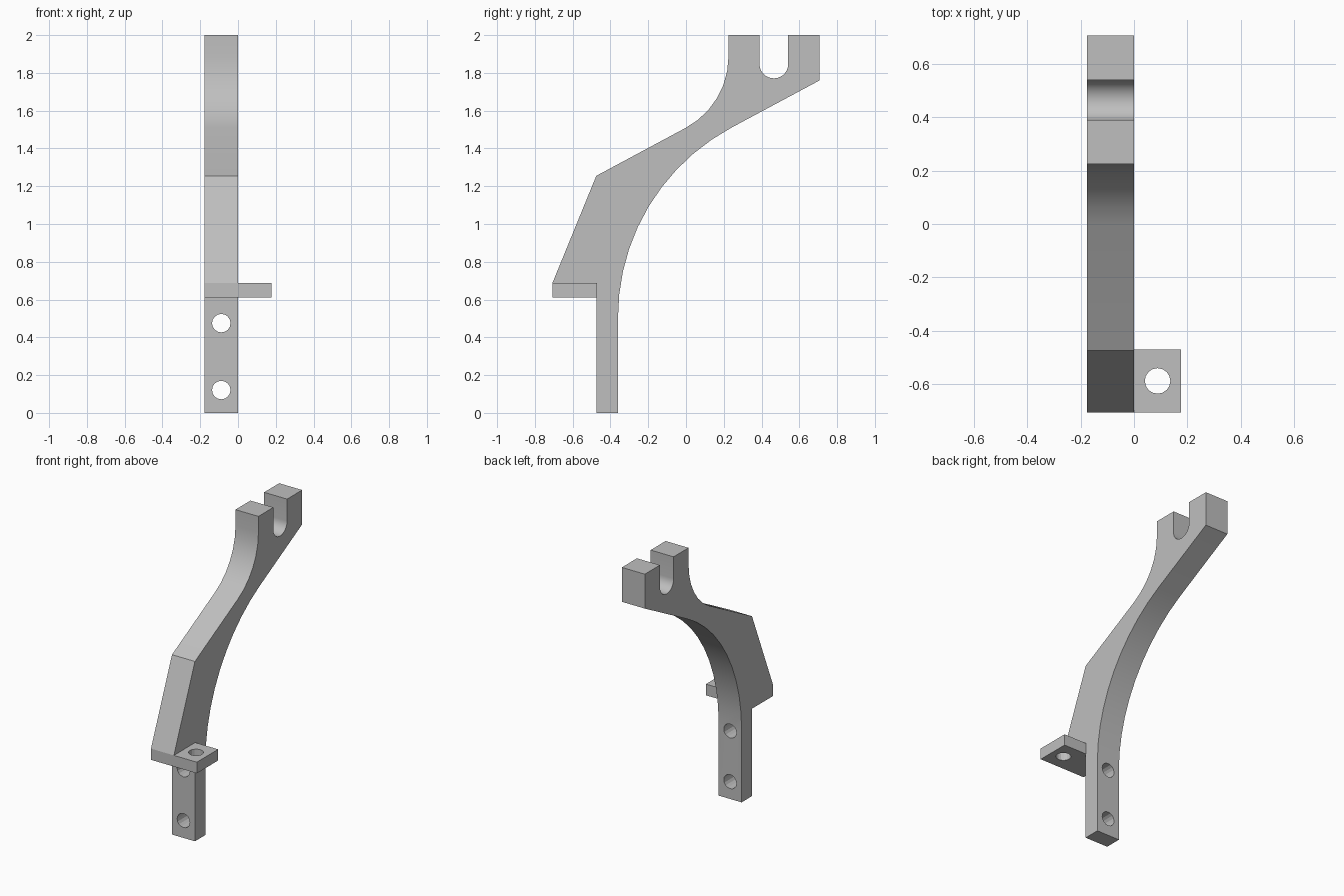
import bpy, bmesh
from math import sin, cos, radians, pi
from mathutils import Vector

if "Cube" in bpy.data.objects:
    bpy.data.objects.remove(bpy.data.objects["Cube"])

WIDTH = 0.177        # bar and tab are equally wide
SLOPE = 61.8         # turn of both bends, in degrees

grey = bpy.data.materials.new("plain grey")
grey.use_nodes = True
grey.diffuse_color = (0.52, 0.52, 0.52, 1)
grey.node_tree.nodes["Principled BSDF"].inputs["Base Color"].default_value = grey.diffuse_color


def arc(cy, cz, r, start, end, steps):
    angles = [radians(start + (end - start) * i / steps) for i in range(steps + 1)]
    return [(cy + r * cos(a), cz + r * sin(a)) for a in angles]


def extrude(name, outline, x0, x1):
    """Solid made from a y-z outline swept along x."""
    bm = bmesh.new()
    face = bm.faces.new([bm.verts.new((x0, y, z)) for y, z in outline])
    swept = bmesh.ops.extrude_face_region(bm, geom=[face])["geom"]
    bmesh.ops.translate(bm, vec=(x1 - x0, 0, 0),
                        verts=[v for v in swept if isinstance(v, bmesh.types.BMVert)])
    bmesh.ops.recalc_face_normals(bm, faces=bm.faces[:])
    mesh = bpy.data.meshes.new(name)
    bm.to_mesh(mesh)
    bm.free()
    mesh.materials.append(grey)
    obj = bpy.data.objects.new(name, mesh)
    bpy.context.collection.objects.link(obj)
    return obj


def drill(obj, centre, radius, rotation=(0, 0, 0)):
    """Cut a round hole through a part."""
    bpy.ops.mesh.primitive_cylinder_add(vertices=16, radius=radius, depth=0.4,
                                        location=centre, rotation=rotation)
    cutter = bpy.context.object
    cutter.name = "hole_cutter"
    cutter.hide_render = True
    cutter.data.materials.append(grey)
    mod = obj.modifiers.new("hole", 'BOOLEAN')
    mod.operation, mod.solver, mod.object = 'DIFFERENCE', 'EXACT', cutter
    bpy.context.view_layer.objects.active = obj
    bpy.ops.object.modifier_apply(modifier=mod.name)
    bpy.data.objects.remove(cutter)


# Arm: straight foot, angled body, slim neck and slotted head
outline = [(-0.475, 0), (-0.475, 0.61), (-0.707, 0.61), (-0.707, 0.688), (-0.475, 1.255)]
outline += arc(-0.202, 1.886, 0.427, -SLOPE, 0, 6)            # front bend
outline += [(0.225, 2), (0.39, 2)]
outline += arc(0.465, 1.847, 0.076, 180, 360, 14)             # head slot
outline += [(0.541, 2), (0.707, 2), (0.707, 1.76)]
outline += arc(0.778, 0.507, 1.138, 180 - SLOPE, 180, 10)     # rear bend
outline += [(-0.36, 0)]
arm = extrude("bracket_arm", outline, -WIDTH, 0)
for z in (0.121, 0.475):
    drill(arm, (-WIDTH / 2, -0.42, z), 0.049, (pi / 2, 0, 0))

# Side tab with its vertical hole
tab = extrude("side_tab", [(-0.707, 0.61), (-0.472, 0.61), (-0.472, 0.688), (-0.707, 0.688)],
              0, WIDTH)
drill(tab, (WIDTH / 2, -0.589, 0.65), 0.048)

# Smooth bends, crisp corners
bpy.ops.object.select_all(action='DESELECT')
for obj in (arm, tab):
    obj.select_set(True)
bpy.context.view_layer.objects.active = arm
bpy.ops.object.shade_smooth_by_angle(angle=radians(20))
